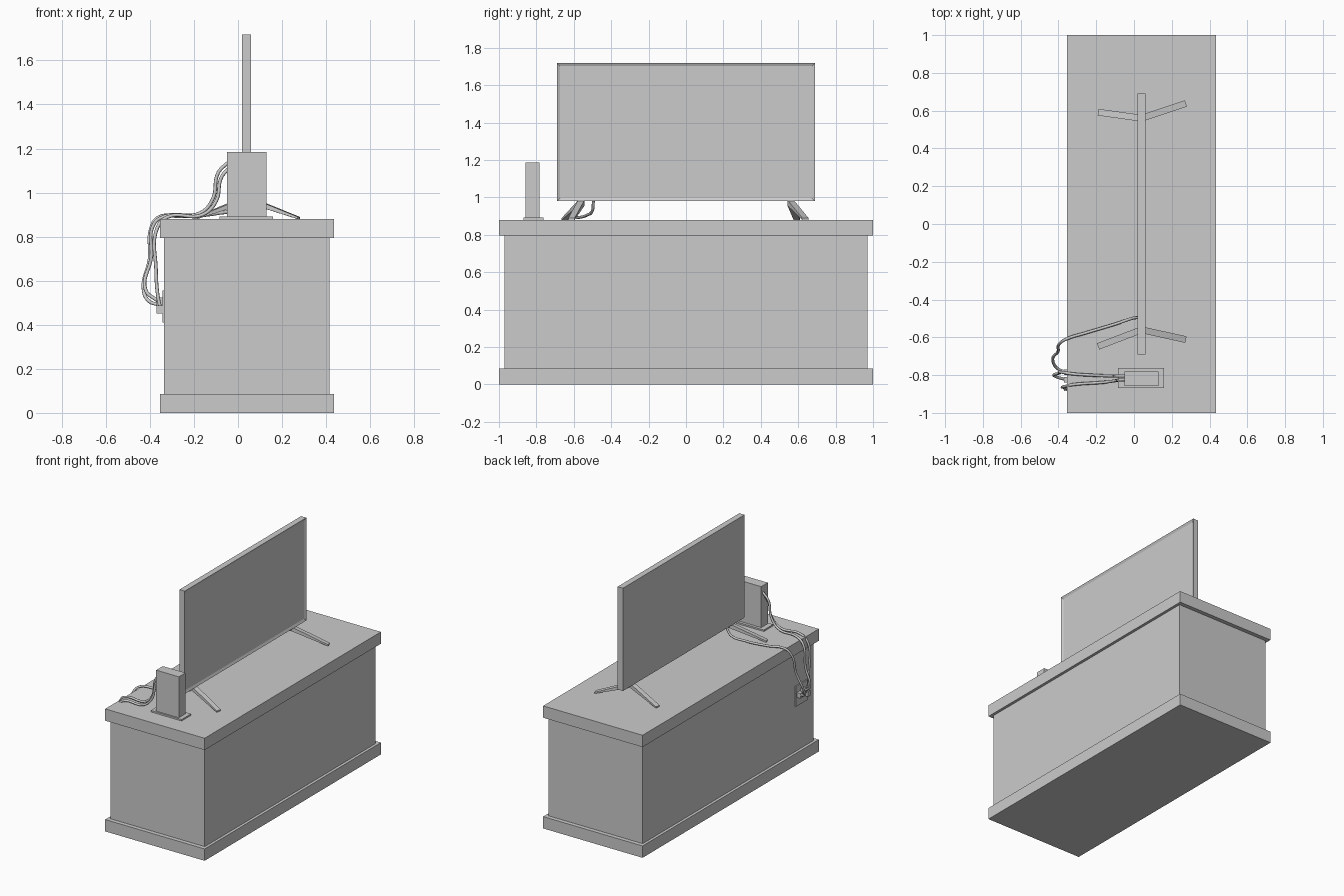
import bpy, bmesh
from mathutils import Vector

if "Cube" in bpy.data.objects:
    bpy.data.objects.remove(bpy.data.objects["Cube"])


def mesh_object(name, bm):
    bmesh.ops.recalc_face_normals(bm, faces=bm.faces)
    me = bpy.data.meshes.new(name)
    bm.to_mesh(me)
    bm.free()
    ob = bpy.data.objects.new(name, me)
    bpy.context.collection.objects.link(ob)
    return ob


def box(name, x, y, z):
    bm = bmesh.new()
    bmesh.ops.create_cube(bm, size=1)
    for v in bm.verts:
        v.co = [(r[0] + r[1]) / 2 + c * (r[1] - r[0]) for r, c in zip((x, y, z), v.co)]
    return mesh_object(name, bm)


def bar(name, a, b, width, thick_a, thick_b):
    """Sloping bar whose top edge runs from a to b."""
    a, b = Vector(a), Vector(b)
    d = b - a
    side = Vector((-d.y, d.x, 0)).normalized() * width / 2
    bm = bmesh.new()
    rings = []
    for p, t in ((a, thick_a), (b, thick_b)):
        down = Vector((0, 0, -t))
        rings.append([bm.verts.new(q) for q in
                      (p - side, p + side, p + side + down, p - side + down)])
    bm.faces.new(rings[0])
    bm.faces.new(rings[1])
    for i in range(4):
        j = (i + 1) % 4
        bm.faces.new((rings[0][i], rings[0][j], rings[1][j], rings[1][i]))
    return mesh_object(name, bm)


def cable(name, points, radius=0.008):
    cu = bpy.data.curves.new(name, 'CURVE')
    cu.dimensions = '3D'
    cu.bevel_depth = radius
    cu.bevel_resolution = 2
    cu.resolution_u = 8
    cu.use_fill_caps = True
    sp = cu.splines.new('BEZIER')
    sp.bezier_points.add(len(points) - 1)
    for bp, p in zip(sp.bezier_points, points):
        bp.co = p
        bp.handle_left_type = bp.handle_right_type = 'AUTO'
    ob = bpy.data.objects.new(name, cu)
    bpy.context.collection.objects.link(ob)
    return ob


# Cabinet
box("cabinet_base", (-0.355, 0.435), (-1, 1), (0, 0.085))
box("cabinet_body", (-0.335, 0.415), (-0.97, 0.97), (0.085, 0.795))
box("cabinet_top", (-0.355, 0.435), (-1, 1), (0.795, 0.88))

# Television: slab with a bezel inset and a recessed screen
tv = box("television", (0.018, 0.06), (-0.69, 0.69), (0.98, 1.718))
bm = bmesh.new()
bm.from_mesh(tv.data)
bm.faces.ensure_lookup_table()
screen = max(bm.faces, key=lambda f: f.calc_center_median().x)
bmesh.ops.inset_region(bm, faces=[screen], thickness=0.024)
for v in screen.verts:
    v.co.x -= 0.008
bm.to_mesh(tv.data)
bm.free()

# Splayed television feet
for tag, s, front_y, back_y in (("left", -1, 0.612, 0.648), ("right", 1, 0.638, 0.592)):
    bar(f"{tag}_foot_front", (0.04, s * 0.56, 0.985), (0.275, s * front_y, 0.89),
        0.035, 0.03, 0.01)
    bar(f"{tag}_foot_back", (0.04, s * 0.56, 0.985), (-0.19, s * back_y, 0.89),
        0.035, 0.03, 0.01)

# Upright console on its stand
box("console_stand", (-0.085, 0.16), (-0.868, -0.762), (0.88, 0.891))
box("console_body", (-0.05, 0.13), (-0.857, -0.782), (0.891, 1.185))

# Wall socket plate and plugs on the cabinet back
box("socket_plate", (-0.343, -0.335), (-0.89, -0.76), (0.41, 0.555))
for i, (y, z) in enumerate(((-0.785, 0.49), (-0.825, 0.505), (-0.87, 0.47))):
    box(f"plug_{i + 1}", (-0.37, -0.34), (y - 0.015, y + 0.015), (z - 0.018, z + 0.018))

# Cables
cable("television_cable", [
    (0.03, -0.495, 0.99), (-0.01, -0.50, 0.93), (-0.10, -0.53, 0.905),
    (-0.25, -0.575, 0.892), (-0.36, -0.61, 0.888), (-0.395, -0.635, 0.84),
    (-0.402, -0.675, 0.70), (-0.43, -0.72, 0.57), (-0.405, -0.765, 0.508),
    (-0.36, -0.785, 0.49)])
cable("console_cable_upper", [
    (-0.045, -0.805, 1.137), (-0.09, -0.805, 1.09), (-0.115, -0.805, 0.97),
    (-0.17, -0.803, 0.908), (-0.33, -0.793, 0.893), (-0.38, -0.785, 0.86),
    (-0.395, -0.79, 0.70), (-0.42, -0.805, 0.56), (-0.36, -0.825, 0.505)])
cable("console_cable_lower", [
    (-0.045, -0.825, 1.107), (-0.075, -0.826, 1.07), (-0.10, -0.83, 0.96),
    (-0.16, -0.838, 0.900), (-0.32, -0.85, 0.889), (-0.366, -0.86, 0.84),
    (-0.372, -0.865, 0.65), (-0.362, -0.87, 0.52), (-0.35, -0.87, 0.47)])
